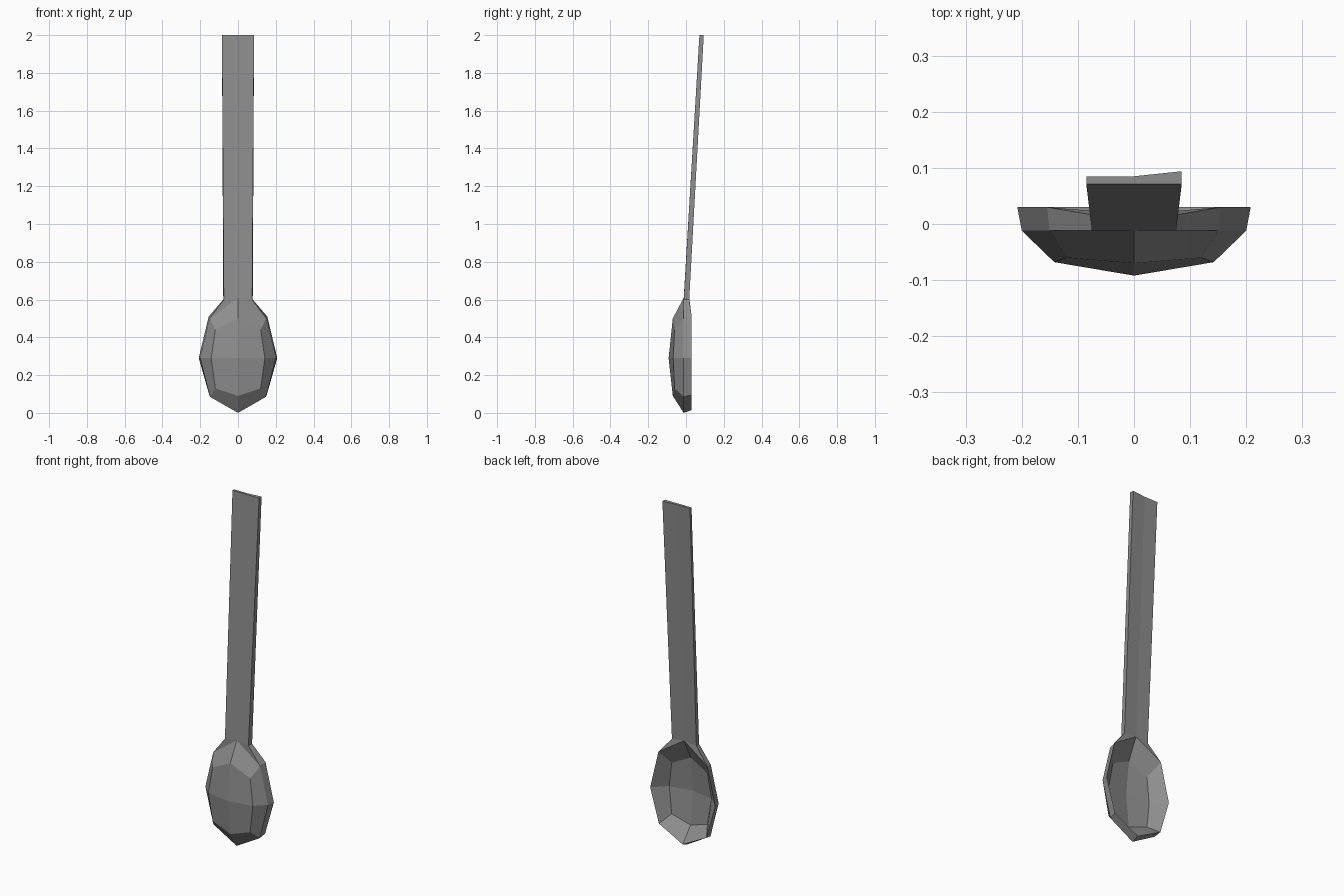
import bpy, bmesh

if "Cube" in bpy.data.objects:
    bpy.data.objects.remove(bpy.data.objects["Cube"])

metal = bpy.data.materials.new("grey metal")
metal.diffuse_color = (0.27, 0.27, 0.27, 1)
metal.use_nodes = True
metal.node_tree.nodes["Principled BSDF"].inputs["Base Color"].default_value = metal.diffuse_color


def make_object(name, bm):
    bmesh.ops.remove_doubles(bm, verts=bm.verts, dist=0.0005)
    bmesh.ops.recalc_face_normals(bm, faces=bm.faces)
    mesh = bpy.data.meshes.new(name)
    bm.to_mesh(mesh)
    bm.free()
    mesh.materials.append(metal)
    obj = bpy.data.objects.new(name, mesh)
    bpy.context.collection.objects.link(obj)
    return obj


# Half rings of the bowl, listed bottom to top on the +x side
belly = [(0, -.07, .09), (.12, -.06, .13), (.142, -.068, .29), (.12, -.06, .44), (0, -.07, .50)]
edge = [(0, -.012, 0), (.148, -.012, .085), (.2, -.012, .29), (.15, -.012, .5), (0, -.012, .61)]
rim = [(0, .03, .015), (.152, .03, .095), (.208, .03, .29), (.155, .03, .51), (0, .017, .61)]
hollow = [(x * .95, y + .028, .29 + (z - .29) * .95) for x, y, z in belly]
neck_front, neck_back = (.075, -.012, .6), (.078, .017, .6)

bm = bmesh.new()
for side in (1, -1):
    def face(*pts):
        bm.faces.new([bm.verts.new((side * x, y, z)) for x, y, z in pts])

    # Bowl: convex front, thin edge, concave back
    for a, b in ((belly, edge), (edge, rim), (rim, hollow)):
        for i in range(4):
            if a is edge and i == 3:
                continue  # the neck closes this gap
            face(a[i], a[i + 1], b[i + 1], b[i])
    for ring, mid in ((belly, (0, -.092, .29)), (hollow, (0, -.062, .29))):
        face(mid, ring[0], ring[1], ring[2])
        face(mid, ring[2], ring[3], ring[4])

    # Neck joining bowl to handle
    face(edge[3], edge[4], neck_front)
    face(edge[3], neck_front, neck_back, rim[3])
    face(rim[3], neck_back, rim[4])

    # Leaning flat handle with its slightly twisted end
    tip_f, tip_b = (.085, .071, 2), (.085, .094 if side > 0 else .085, 2)
    mid_f, mid_b = (0, .071, 2), (0, .085, 2)
    face(edge[4], neck_front, tip_f, mid_f)
    face(rim[4], neck_back, tip_b, mid_b)
    face(neck_front, neck_back, tip_b, tip_f)
    face(mid_f, tip_f, tip_b, mid_b)

make_object("spoon", bm)
